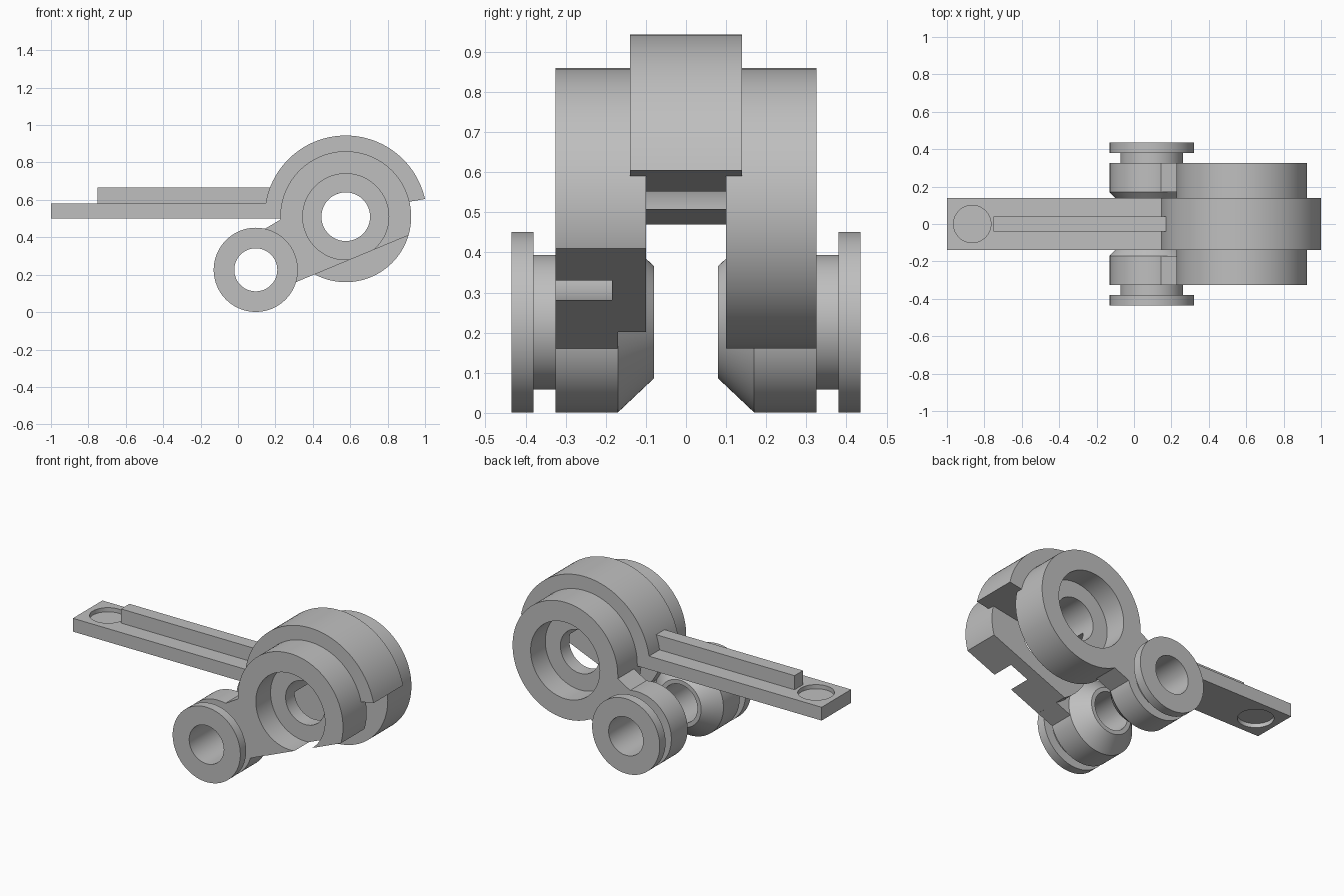
import bpy, bmesh, math

if "Cube" in bpy.data.objects:
    bpy.data.objects.remove(bpy.data.objects["Cube"])

HUB = (0.576, 0.51)      # main pivot axis (x, z)
ROLL = (0.095, 0.226)    # lower spool axis (x, z)
SEG = 96

grey = bpy.data.materials.new("grey metal")
grey.diffuse_color = (0.52, 0.52, 0.52, 1)
grey.use_nodes = True
grey.node_tree.nodes["Principled BSDF"].inputs["Base Color"].default_value = grey.diffuse_color


def finish(name, bm):
    bmesh.ops.recalc_face_normals(bm, faces=bm.faces)
    me = bpy.data.meshes.new(name)
    bm.to_mesh(me)
    bm.free()
    me.materials.append(grey)
    ob = bpy.data.objects.new(name, me)
    bpy.context.collection.objects.link(ob)
    return ob


def prism(name, pts, y0, y1):
    """Extrude an (x, z) outline along y."""
    bm = bmesh.new()
    a = [bm.verts.new((x, y0, z)) for x, z in pts]
    b = [bm.verts.new((x, y1, z)) for x, z in pts]
    bm.faces.new(a)
    bm.faces.new(b[::-1])
    for i in range(len(a)):
        j = (i + 1) % len(a)
        bm.faces.new((a[i], a[j], b[j], b[i]))
    return finish(name, bm)


def ring(name, centre, profile, side):
    """Turn a closed (radius, y) profile around a y-parallel axis."""
    bm = bmesh.new()
    rows = []
    for k in range(SEG):
        t = 2 * math.pi * k / SEG
        rows.append([bm.verts.new((centre[0] + r * math.cos(t), side * y,
                                   centre[1] + r * math.sin(t))) for r, y in profile])
    n = len(profile)
    for k in range(SEG):
        p, q = rows[k], rows[(k + 1) % SEG]
        for i in range(n):
            j = (i + 1) % n
            bm.faces.new((p[i], p[j], q[j], q[i]))
    return finish(name, bm)


def disc_cutter(x, z, r, depth):
    bm = bmesh.new()
    bmesh.ops.create_cone(bm, cap_ends=True, segments=48, radius1=r, radius2=r, depth=depth)
    bmesh.ops.translate(bm, verts=bm.verts, vec=(x, 0, z))
    return finish("recess_cutter", bm)


def combine(ob, other, op):
    m = ob.modifiers.new("bool", "BOOLEAN")
    m.operation, m.object, m.solver = op, other, "EXACT"
    bpy.context.view_layer.objects.active = ob
    bpy.ops.object.modifier_apply(modifier=m.name)
    bpy.data.objects.remove(other, do_unlink=True)


def arc(r, a0, a1, n):
    return [(HUB[0] + r * math.cos(math.radians(a0 + (a1 - a0) * i / n)),
             HUB[1] + r * math.sin(math.radians(a0 + (a1 - a0) * i / n)))
            for i in range(n + 1)]


# Handle: half-round hub cover with a flat lever in one outline
outline = (arc(0.434, 12.6, 170.7, 48)
           + [(-1, 0.58), (-1, 0.5), (0.232, 0.5), (0.232, 0.47)]
           + arc(0.13, 181, 19, 40))
handle = prism("handle", outline, -0.14, 0.14)
# Raised rib along the lever
rib = prism("rib", [(-0.75, 0.57), (0.25, 0.57), (0.25, 0.665), (-0.75, 0.665)], -0.04, 0.04)
combine(handle, rib, "UNION")
# Shallow round recess on both faces of the lever end
for z in (0.58, 0.5):
    combine(handle, disc_cutter(-0.865, z, 0.1, 0.05), "DIFFERENCE")

# Side brackets: counterbored cheek, web and grooved spool
CHEEK = [(0.35, 0.1), (0.35, 0.325), (0.23, 0.325), (0.23, 0.185), (0.13, 0.185), (0.13, 0.1)]
SPOOL = [(0.14, 0.08), (0.225, 0.17), (0.225, 0.325), (0.168, 0.325), (0.168, 0.38),
         (0.225, 0.38), (0.225, 0.435), (0.115, 0.435), (0.115, 0.08)]
WEB = [(0.14, 0.443), (0.27, 0.52), (0.3, 0.4), (0.38, 0.3), (0.44, 0.215),
       (0.305, 0.158), (0.25, 0.25), (0.2, 0.34)]
brackets = []
for side, label in ((-1, "front"), (1, "back")):
    bracket = ring(label + "_bracket", HUB, CHEEK, side)
    if side < 0:  # the front cheek is cut off along a sloping line
        cut = prism("cheek_cutter", [(0.2, 0.114), (1.1, 0.489), (1.1, -0.1), (0.2, -0.1)],
                    -0.5, 0)
        combine(bracket, cut, "DIFFERENCE")
    combine(bracket, ring("spool", ROLL, SPOOL, side), "UNION")
    combine(bracket, prism("web", WEB, side * 0.17, side * 0.325), "UNION")
    brackets.append(bracket)

# Smooth round surfaces, keep machined edges sharp
bpy.ops.object.select_all(action="DESELECT")
for ob in [handle] + brackets:
    ob.select_set(True)
bpy.context.view_layer.objects.active = handle
bpy.ops.object.shade_smooth_by_angle(angle=math.radians(25))
